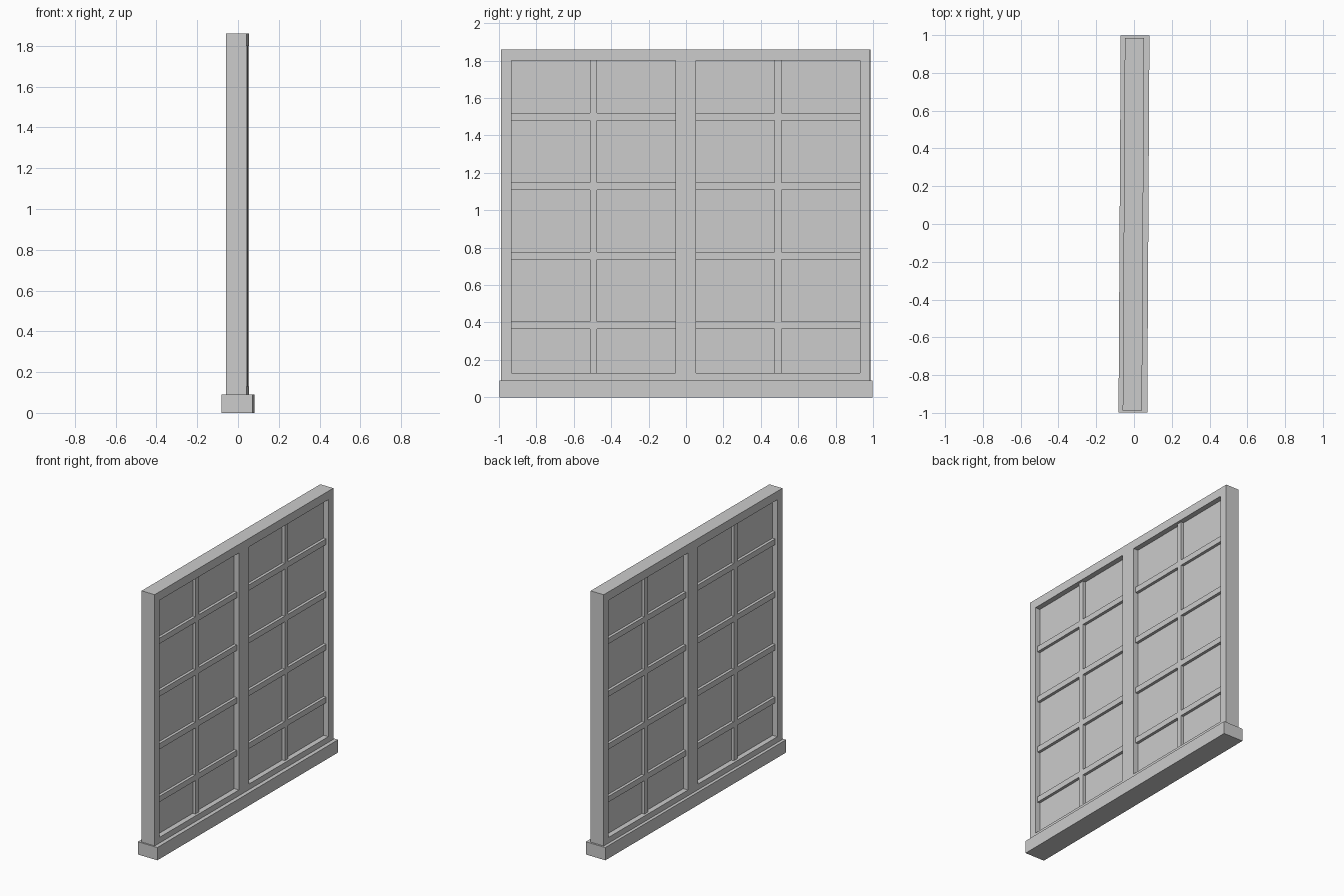
import bpy, bmesh
from mathutils import Matrix, Vector

if "Cube" in bpy.data.objects:
    bpy.data.objects.remove(bpy.data.objects["Cube"])

TURN = Matrix.Rotation(-0.0058, 4, 'Z')   # whole window is turned very slightly


def boxes(name, items):
    """One object from boxes given as (half_depth, x_centre, y0, y1, z0, z1)."""
    bm = bmesh.new()
    for h, x, y0, y1, z0, z1 in items:
        m = Matrix.Translation(Vector((x, (y0 + y1) / 2, (z0 + z1) / 2)))
        m = m @ Matrix.Diagonal((2 * h, y1 - y0, z1 - z0, 1))
        bmesh.ops.create_cube(bm, size=1, matrix=m)
    bm.transform(TURN)
    me = bpy.data.meshes.new(name)
    bm.to_mesh(me)
    bm.free()
    ob = bpy.data.objects.new(name, me)
    bpy.context.collection.objects.link(ob)
    return ob


X = -0.003            # frame centre line
F, M, P = 0.051, 0.034, 0.014   # half depths: frame, glazing bars, glass
Z0, Z1 = 0.13, 1.80   # opening height
openings = [(-0.933, -0.057), (0.054, 0.93)]

# Sill
boxes("sill", [(0.076, 0, -0.998, 0.998, 0, 0.09)])

# Outer frame and centre post
boxes("frame_stiles", [(F, X, -0.988, -0.933, 0.09, 1.86),
                       (F, X, 0.93, 0.985, 0.09, 1.86)])
boxes("frame_rails", [(F, X, -0.933, 0.93, 0.09, Z0),
                      (F, X, -0.933, 0.93, Z1, 1.86)])
boxes("centre_post", [(F, X, -0.057, 0.054, Z0, Z1)])

# Glass, vertical bars and horizontal bars in each opening
for side, (a, b) in zip(("left", "right"), openings):
    mid = (a + b) / 2
    boxes(side + "_glass", [(P, X, a, b, Z0, Z1)])
    boxes(side + "_vertical_bar", [(M, X, mid - 0.019, mid + 0.019, Z0, Z1)])
    bars = []
    for i in range(4):
        z = 0.385 + i * 0.3715
        bars += [(M, X, a, mid - 0.019, z - 0.02, z + 0.02),
                 (M, X, mid + 0.019, b, z - 0.02, z + 0.02)]
    boxes(side + "_horizontal_bars", bars)
